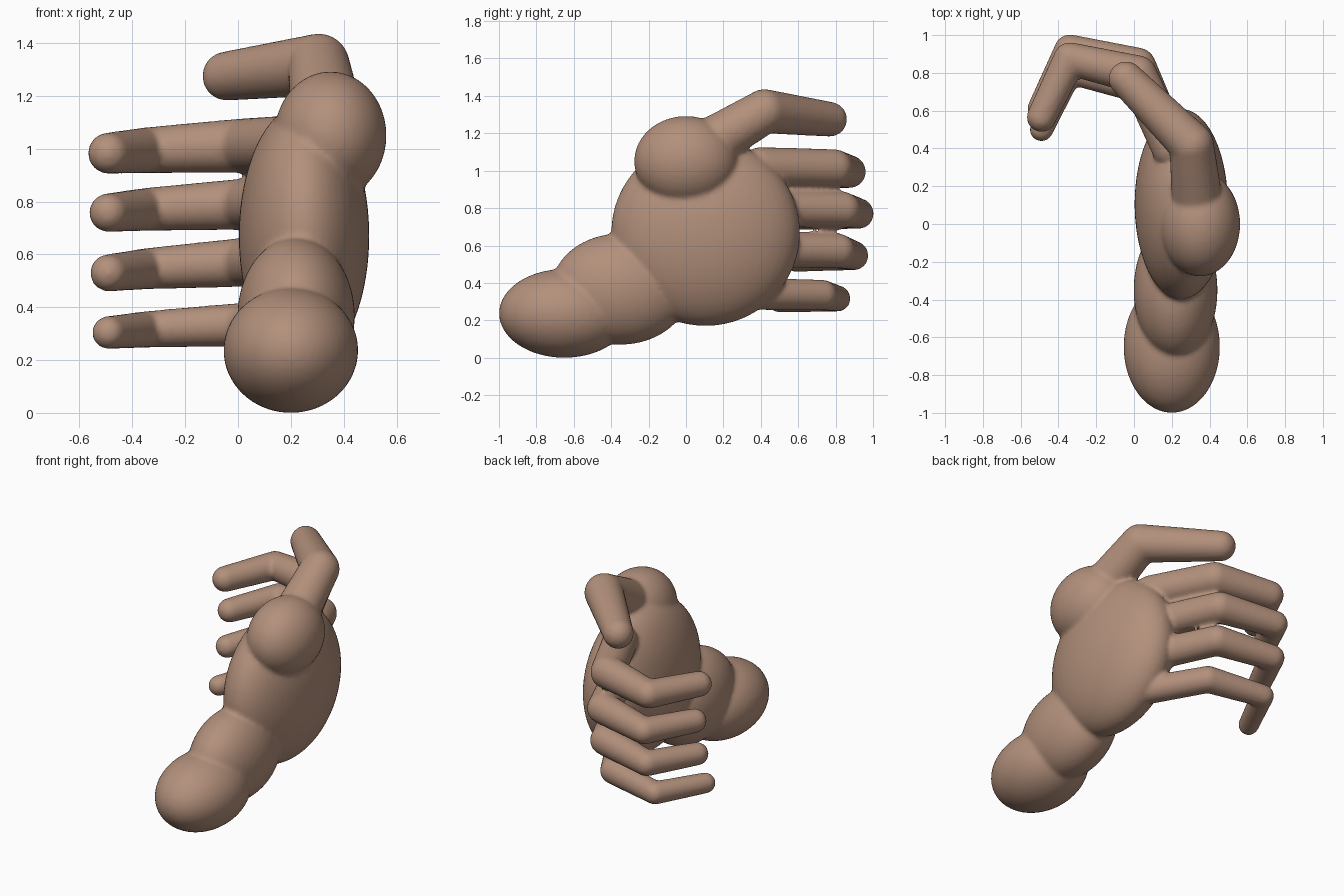
import bpy, bmesh
from mathutils import Vector, Matrix

if "Cube" in bpy.data.objects:
    bpy.data.objects.remove(bpy.data.objects["Cube"])

skin = bpy.data.materials.new("skin")
skin.diffuse_color = (0.45, 0.28, 0.2, 1)
skin.use_nodes = True
skin.node_tree.nodes["Principled BSDF"].inputs["Base Color"].default_value = skin.diffuse_color
parts = []


def add_object(name, bm):
    mesh = bpy.data.meshes.new(name)
    bm.to_mesh(mesh)
    bm.free()
    ob = bpy.data.objects.new(name, mesh)
    bpy.context.collection.objects.link(ob)
    parts.append(ob)


def ellipsoid(name, centre, radii):
    bm = bmesh.new()
    m = Matrix.Translation(centre) @ Matrix.Diagonal((*radii, 1))
    bmesh.ops.create_uvsphere(bm, u_segments=48, v_segments=32, radius=1, matrix=m)
    add_object(name, bm)


def digit(name, joints):
    """Chain of tapered capsules through (x, y, z, radius) joints."""
    bm = bmesh.new()
    for x, y, z, r in joints:
        bmesh.ops.create_uvsphere(bm, u_segments=32, v_segments=20, radius=r,
                                  matrix=Matrix.Translation((x, y, z)))
    for a, b in zip(joints, joints[1:]):
        p, q = Vector(a[:3]), Vector(b[:3])
        d = q - p
        m = Matrix.Translation((p + q) / 2) @ d.to_track_quat('Z', 'Y').to_matrix().to_4x4()
        bmesh.ops.create_cone(bm, cap_ends=True, segments=32, radius1=a[3],
                              radius2=b[3], depth=d.length, matrix=m)
    add_object(name, bm)


# Forearm, wrist, palm and thumb mound
ellipsoid("forearm", (0.2, -0.65, 0.237), (0.255, 0.35, 0.237))
ellipsoid("wrist", (0.22, -0.35, 0.367), (0.222, 0.37, 0.297))
ellipsoid("palm", (0.25, 0.105, 0.67), (0.247, 0.505, 0.5))
ellipsoid("thumb_mound", (0.35, 0, 1.05), (0.212, 0.277, 0.242))

# Thumb
digit("thumb", [(0.335, 0.12, 1.14, 0.135), (0.305, 0.42, 1.318, 0.118),
                (-0.042, 0.768, 1.275, 0.093)])

# Fingers: base z, knuckle z, tip z, y of far knuckle, thickness
for name, z0, z1, z2, y, t in [("index_finger", 1.02, 1.012, 0.983, 0.875, 1.0),
                               ("middle_finger", 0.80, 0.79, 0.758, 0.922, 0.94),
                               ("ring_finger", 0.58, 0.57, 0.53, 0.897, 0.9),
                               ("little_finger", 0.34, 0.335, 0.304, 0.81, 0.8)]:
    digit(name, [(0.2, 0.4, z0, 0.106 * t), (0.02, y - 0.085, z1, 0.103 * t),
                 (-0.34, y, z1 * 0.4 + z2 * 0.6, 0.087 * t),
                 (-0.49, y - 0.31, z2, 0.078 * t)])

# Fuse everything into one skin
bpy.ops.object.select_all(action='DESELECT')
for ob in parts:
    ob.select_set(True)
bpy.context.view_layer.objects.active = parts[2]
bpy.ops.object.join()
hand = bpy.context.object
hand.name = "hand"
hand.data.materials.append(skin)
remesh = hand.modifiers.new("fuse", 'REMESH')
remesh.mode = 'VOXEL'
remesh.voxel_size = 0.014
remesh.use_smooth_shade = True
soften = hand.modifiers.new("soften", 'SMOOTH')
soften.factor = 0.5
soften.iterations = 4
